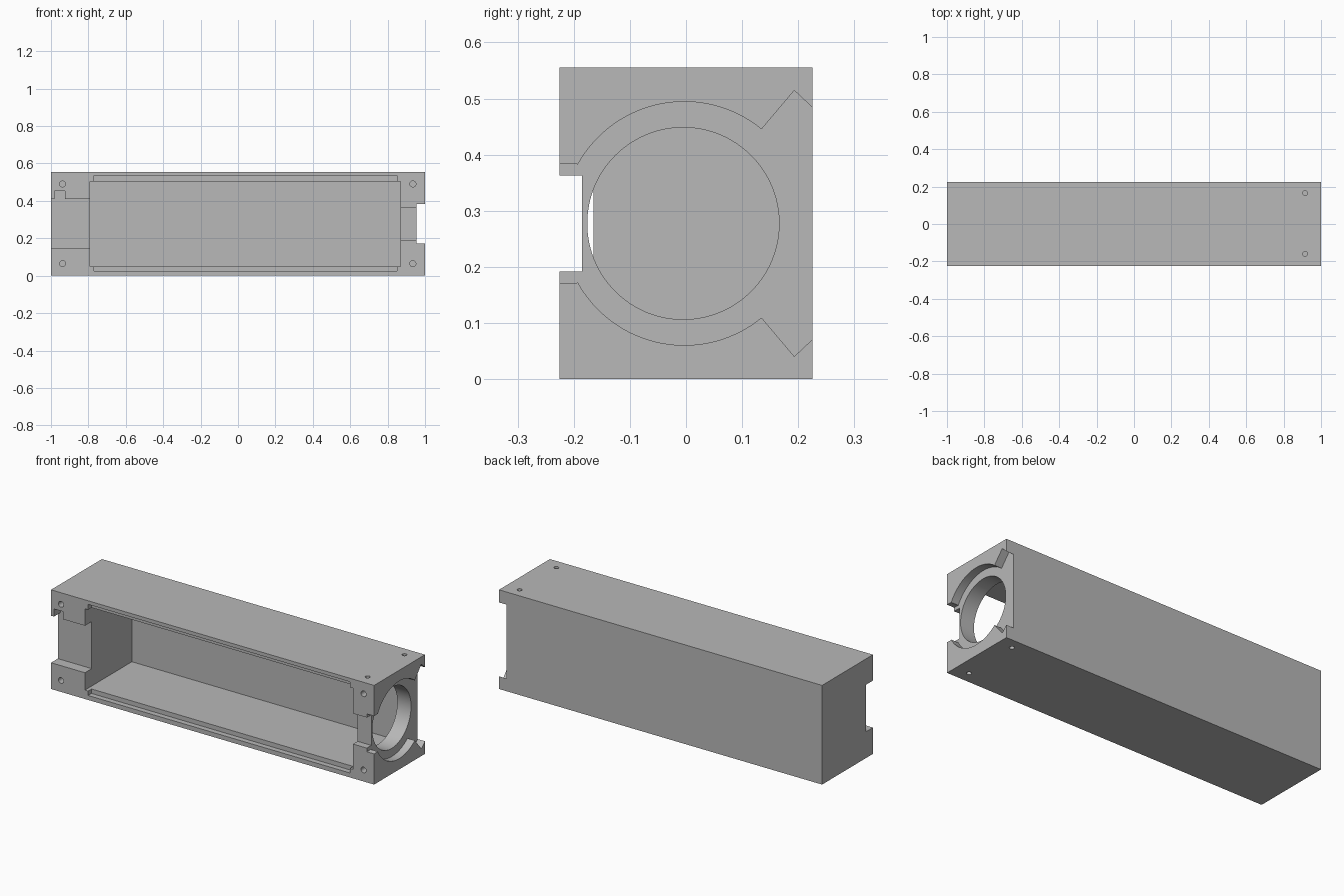
import bpy, bmesh, math
from mathutils import Vector, Matrix

if "Cube" in bpy.data.objects:
    bpy.data.objects.remove(bpy.data.objects["Cube"], do_unlink=True)

HEIGHT, HALF_Y, MID = 0.555, 0.225, 0.2775

grey = bpy.data.materials.new("plain grey")
grey.use_nodes = True
grey.diffuse_color = (0.48, 0.48, 0.48, 1)
grey.node_tree.nodes["Principled BSDF"].inputs["Base Color"].default_value = (0.48, 0.48, 0.48, 1)


def add_object(name, bm):
    bmesh.ops.recalc_face_normals(bm, faces=bm.faces)
    mesh = bpy.data.meshes.new(name)
    bm.to_mesh(mesh)
    bm.free()
    mesh.materials.append(grey)
    obj = bpy.data.objects.new(name, mesh)
    bpy.context.collection.objects.link(obj)
    return obj


def box(name, x, y, z):
    bm = bmesh.new()
    bmesh.ops.create_cube(bm, size=1)
    for v in bm.verts:
        v.co = Vector([(a + b) / 2 + c * (b - a) for (a, b), c in zip((x, y, z), v.co)])
    return add_object(name, bm)


def rod(name, start, end, radius, segments):
    start, end = Vector(start), Vector(end)
    axis = end - start
    bm = bmesh.new()
    turn = axis.to_track_quat('Z', 'Y').to_matrix().to_4x4()
    bmesh.ops.create_cone(bm, cap_ends=True, segments=segments, radius1=radius,
                          radius2=radius, depth=axis.length,
                          matrix=Matrix.Translation((start + end) / 2) @ turn)
    return add_object(name, bm)


def end_profile(name, points, x0, x1):
    bm = bmesh.new()
    face = bm.faces.new([bm.verts.new((x0, y, z)) for y, z in points])
    moved = bmesh.ops.extrude_face_region(bm, geom=[face])["geom"]
    bmesh.ops.translate(bm, vec=(x1 - x0, 0, 0),
                        verts=[g for g in moved if isinstance(g, bmesh.types.BMVert)])
    return add_object(name, bm)


housing = box("housing", (-1, 1), (-HALF_Y, HALF_Y), (0, HEIGHT))


def cut(cutter):
    cutter.hide_render = True
    mod = housing.modifiers.new(cutter.name, 'BOOLEAN')
    mod.operation, mod.solver, mod.object = 'DIFFERENCE', 'EXACT', cutter
    bpy.context.view_layer.objects.active = housing
    bpy.ops.object.modifier_apply(modifier=mod.name)
    bpy.data.objects.remove(cutter, do_unlink=True)


# Main cavity and the shallow cover seat around its opening
cut(box("cavity", (-0.79, 0.87), (-0.3, 0.19), (0.05, 0.505)))
cut(box("cover_seat", (-0.77, 0.85), (-0.3, -0.195), (0.025, 0.535)))

# Left end channel with a small key notch above it
cut(box("left_channel", (-1.1, -0.7), (-0.3, -0.165), (0.147, 0.41)))
cut(box("key_notch", (-0.982, -0.925), (-0.3, -0.165), (0.35, 0.453)))

# Right end channel and round opening
cut(box("right_channel", (0.8, 1.1), (-0.3, -0.185), (0.192, 0.363)))
cut(rod("round_opening", (0.8, -0.005, MID), (1.1, -0.005, MID), 0.171, 96))

# Right end recess: front slot, round body, flared back corners
a0, a1 = math.atan2(0.106, -0.192), math.atan2(0.166, 0.136)
upper = [(-0.3, 0.106), (-0.195, 0.106)]
for i in range(33):
    a = a0 + (a1 - a0) * i / 32
    upper.append((-0.003 + 0.217 * math.cos(a), 0.217 * math.sin(a)))
upper += [(0.193, 0.237), (0.293, 0.143)]
outline = [(y, MID + h) for y, h in upper] + [(y, MID - h) for y, h in reversed(upper)]
cut(end_profile("end_recess", outline, 0.955, 1.1))

# Screw holes in the front, top and bottom
for side in (1, -1):
    for x in (-0.938, 0.935):
        z = MID + side * 0.213
        cut(rod("front_screw_hole", (x, -0.3, z), (x, -0.12, z), 0.016, 24))
    for y in (-0.16, 0.165):
        cut(rod("side_screw_hole", (0.915, y, MID + side * 0.35),
                (0.915, y, MID + side * 0.19), 0.013, 24))

# Smooth round walls, keep edges sharp
bpy.ops.object.select_all(action='DESELECT')
housing.select_set(True)
bpy.context.view_layer.objects.active = housing
bpy.ops.object.shade_smooth_by_angle(angle=math.radians(30))
